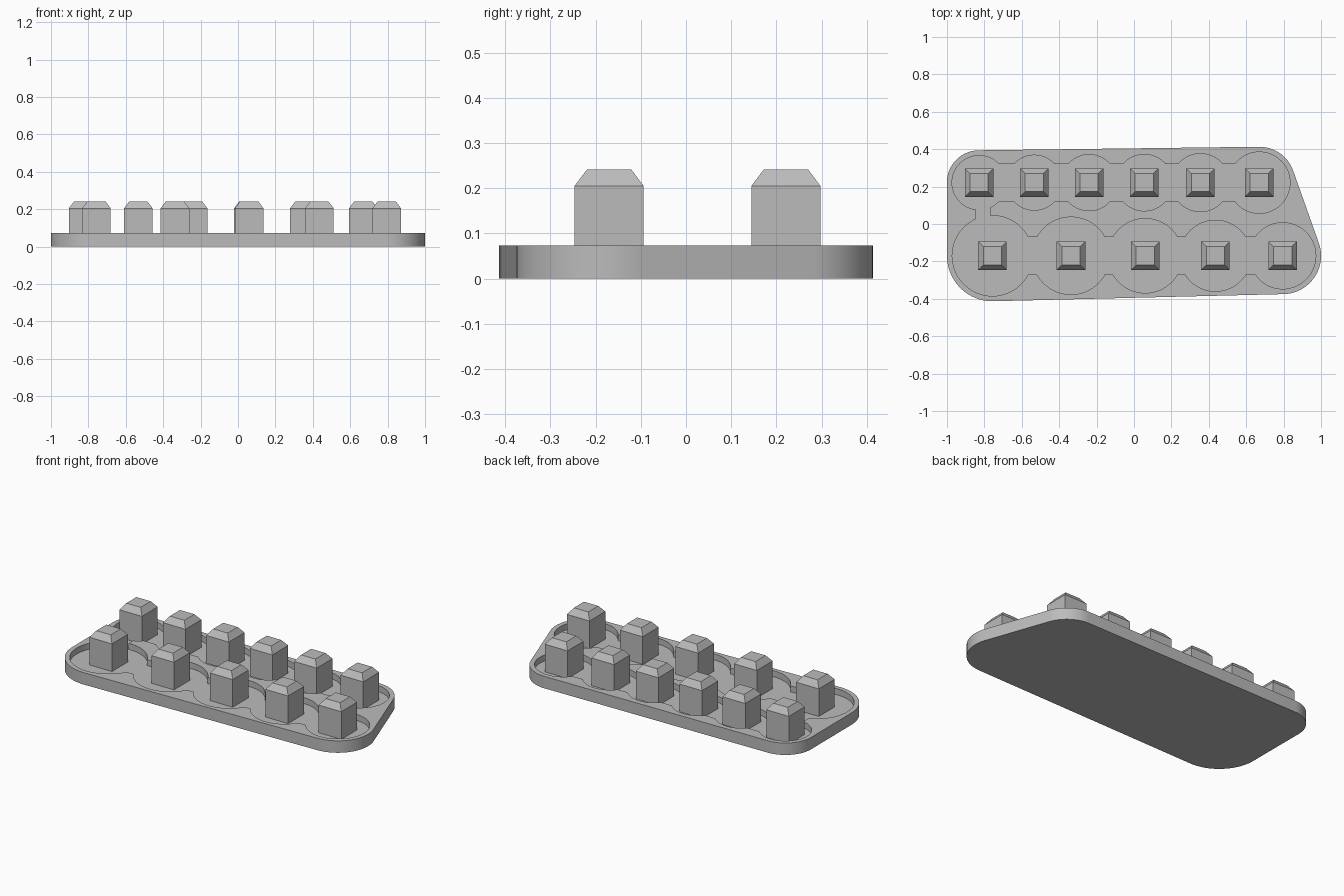
import bpy, bmesh, math
from mathutils import Vector
from mathutils.geometry import convex_hull_2d

cube = bpy.data.objects.get("Cube")
if cube:
    bpy.data.objects.remove(cube, do_unlink=True)

PLATE_TOP, FLOOR = 0.073, 0.036
SHOULDER, PEG_TOP = 0.205, 0.242
PEG_HALF, TIP_HALF = 0.0765, 0.037
CHANNEL_HALF = 0.1
RIM = 0.028
# Each row: y, then (x, pocket radius) per peg
BACK = (0.221, [(-0.828, 0.145), (-0.533, 0.147), (-0.24, 0.15),
                (0.055, 0.151), (0.355, 0.155), (0.67, 0.164)])
FRONT = (-0.17, [(-0.757, 0.215), (-0.337, 0.207), (0.06, 0.199),
                 (0.435, 0.19), (0.795, 0.177)])

grey = bpy.data.materials.new("grey")
grey.use_nodes = True
colour = (0.5, 0.5, 0.5, 1)
grey.diffuse_color = colour
grey.node_tree.nodes["Principled BSDF"].inputs["Base Color"].default_value = colour


def finish(name, bm):
    bmesh.ops.recalc_face_normals(bm, faces=bm.faces)
    mesh = bpy.data.meshes.new(name)
    bm.to_mesh(mesh)
    bm.free()
    mesh.materials.append(grey)
    obj = bpy.data.objects.new(name, mesh)
    bpy.context.collection.objects.link(obj)
    return obj


def prism(bm, outline, z0, z1):
    """Extrude a closed 2D outline from z0 to z1."""
    face = bm.faces.new([bm.verts.new((p[0], p[1], z0)) for p in outline])
    ext = bmesh.ops.extrude_face_region(bm, geom=[face], use_keep_orig=True)
    top = [v for v in ext["geom"] if isinstance(v, bmesh.types.BMVert)]
    bmesh.ops.translate(bm, verts=top, vec=(0, 0, z1 - z0))


def circle(x, y, r, n=64):
    return [Vector((x + r * math.cos(2 * math.pi * i / n),
                    y + r * math.sin(2 * math.pi * i / n))) for i in range(n)]


def box(x0, x1, y0, y1):
    return [(x0, y0), (x1, y0), (x1, y1), (x0, y1)]


# Base plate: taut outline around the end pockets plus the rim
points = []
for y, pockets in (BACK, FRONT):
    for x, r in (pockets[0], pockets[-1]):
        points += circle(x, y, r + RIM, 96)
bm = bmesh.new()
prism(bm, [points[i] for i in convex_hull_2d(points)], 0, PLATE_TOP)
plate = finish("base_plate", bm)

# Pocket cutter: round wells, the channels joining them, and the row link
bm = bmesh.new()
high = PLATE_TOP + 0.1
for y, pockets in (BACK, FRONT):
    for x, r in pockets:
        prism(bm, circle(x, y, r), FLOOR, high)
    for (xa, _), (xb, _) in zip(pockets, pockets[1:]):
        prism(bm, box(xa, xb, y - CHANNEL_HALF, y + CHANNEL_HALF), FLOOR, high)
prism(bm, box(-0.845, -0.771, FRONT[0], BACK[0]), FLOOR, high)
cutter = finish("pocket_cutter", bm)
cutter.hide_render = True

cut = plate.modifiers.new("pockets", "BOOLEAN")
cut.operation = "DIFFERENCE"
cut.solver = "EXACT"
cut.use_self = True
cut.object = cutter
bpy.ops.object.select_all(action="DESELECT")
plate.select_set(True)
bpy.context.view_layer.objects.active = plate
bpy.ops.object.modifier_apply(modifier=cut.name)
bpy.data.objects.remove(cutter, do_unlink=True)
bpy.ops.object.shade_smooth_by_angle(angle=math.radians(30))


# Square pegs with chamfered tops
def peg(name, x, y):
    bm = bmesh.new()
    h = PEG_HALF
    prism(bm, box(-h, h, -h, h), FLOOR - 0.01, SHOULDER)
    top = max(bm.faces, key=lambda f: f.calc_center_median().z)
    bmesh.ops.inset_region(bm, faces=[top], thickness=PEG_HALF - TIP_HALF)
    bmesh.ops.translate(bm, verts=top.verts, vec=(0, 0, PEG_TOP - SHOULDER))
    finish(name, bm).location = (x, y, 0)


for row, (y, pockets) in (("back", BACK), ("front", FRONT)):
    for i, (x, _) in enumerate(pockets, 1):
        peg(f"{row}_peg_{i}", x, y)
